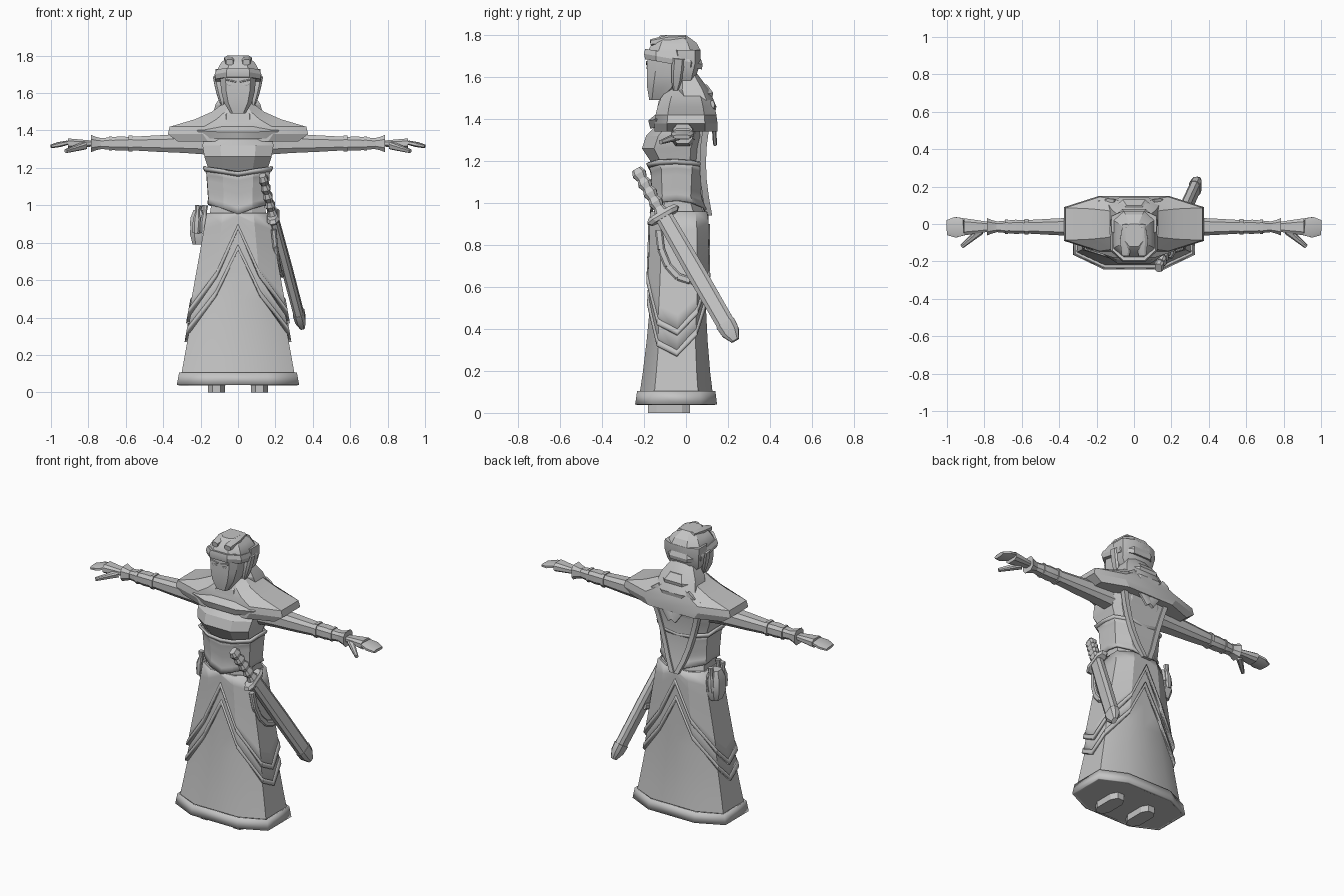
import bpy, bmesh, math
from mathutils import Matrix, Vector

cube = bpy.data.objects.get("Cube")
if cube:
    bpy.data.objects.remove(cube, do_unlink=True)

COLOUR = [.55, .55, .55, 1]
grey = bpy.data.materials.new("plain grey")
grey.use_nodes = True
grey.diffuse_color = COLOUR
for node in grey.node_tree.nodes:
    if node.type == 'BSDF_PRINCIPLED':
        node.inputs["Base Color"].default_value = COLOUR

ACROSS, FORWARD, UP = Vector((1, 0, 0)), Vector((0, 1, 0)), Vector((0, 0, 1))
IDENTITY = Matrix.Identity(4)
SIDES = {"left": IDENTITY, "right": Matrix.Scale(-1, 4, ACROSS)}


def section(half_width, front, back, flat=.5):
    """Chamfered outline: front centre round to back centre, then mirrored."""
    cut = (back - front) * .2
    half = [(0, front), (half_width * flat, front), (half_width, front + cut),
            (half_width, (front + back) / 2), (half_width, back - cut),
            (half_width * flat, back), (0, back)]
    return half + [(-x, y) for x, y in half[-2:0:-1]]


def skin(name, rows, matrix=IDENTITY, caps=True, thickness=0):
    """Join rows of points into a closed tube."""
    bm = bmesh.new()
    loops = [[bm.verts.new(matrix @ Vector(point)) for point in row] for row in rows]
    for lower, upper in zip(loops, loops[1:]):
        for i in range(len(lower)):
            bm.faces.new((lower[i - 1], lower[i], upper[i], upper[i - 1]))
    if caps:
        bm.faces.new(loops[0])
        bm.faces.new(loops[-1])
    bmesh.ops.recalc_face_normals(bm, faces=bm.faces)
    mesh = bpy.data.meshes.new(name)
    bm.to_mesh(mesh)
    bm.free()
    mesh.shade_smooth()
    mesh.set_sharp_from_angle(angle=math.radians(25))
    mesh.materials.append(grey)
    part = bpy.data.objects.new(name, mesh)
    bpy.context.collection.objects.link(part)
    if thickness:
        modifier = part.modifiers.new("thickness", 'SOLIDIFY')
        modifier.thickness = thickness
        modifier.offset = -1


def stack(name, low, high, shapes, matrix=IDENTITY, flat=.5):
    """Evenly spaced level outlines given as (half width, front, back)."""
    step = (high - low) / (len(shapes) - 1)
    skin(name, [[(x, y, low + step * i) for x, y in section(*shape, flat)]
                for i, shape in enumerate(shapes)], matrix)


def bar(name, start, end, widths, thin=1, matrix=IDENTITY, hint=ACROSS):
    """Evenly spaced outlines between two points, thinned along the hint."""
    start, end = Vector(start), Vector(end)
    along = (end - start).normalized()
    side = (hint - along * hint.dot(along)).normalized()
    turn = Matrix((side, along.cross(side), along)).transposed().to_4x4()
    turn.translation = start
    stack(name, 0, (end - start).length, [(w * thin, -w, w) for w in widths],
          matrix @ turn)


def slope(amount):
    """Tilt level outlines so that height changes with depth."""
    matrix = Matrix.Identity(4)
    matrix[2][1] = amount
    return matrix


# Gown and torso share one profile
def gown_level(z):
    flare = 1 - z / .95
    return (z, .15 + .17 * flare, -.155 - .08 * flare ** 2, .09 + .05 * flare ** 3)


BODY = [gown_level(.04 + .15 * i) for i in range(7)] + [
    (1.03, .14, -.14, .05), (1.17, .15, -.15, .06), (1.26, .18, -.21, .08),
    (1.32, .19, -.19, .1), (1.37, .18, -.14, .1), (1.55, .06, -.09, .02)]
skin("gown_and_torso", [[(x, y, z) for x, y in section(*shape)] for z, *shape in BODY])


def body_at(z):
    for lower, upper in zip(BODY, BODY[1:]):
        if z <= upper[0]:
            t = (z - lower[0]) / (upper[0] - lower[0])
            return [p + (q - p) * t for p, q in zip(lower[1:], upper[1:])]


def edge(side, centre):
    """Heights round the body, sweeping from the centre lines to the sides."""
    sweep = (1, .5, .1, 0, .2, .55, 1)
    half = [side + (centre - side) * share for share in sweep]
    return half + half[-2:0:-1]


def raised(heights, amount):
    return [z + amount for z in heights]


def band(name, tops, hems, out, steps=6):
    """Cloth layer over the body between two edges."""
    rows = []
    for step in range(steps + 1):
        row = []
        for i, (top, hem) in enumerate(zip(tops, hems)):
            z = top + (hem - top) * step / steps
            half_width, front, back = body_at(z)
            x, y = section(half_width + out, front - out, back + out)[i]
            row.append((x, y, z))
        rows.append(row)
    skin(name, rows, caps=False, thickness=.014)


hem = edge(.04, .04)
band("gown_hem", raised(hem, .065), hem, .014, 1)
for layer, hem, out in (("inner", edge(.27, .76), .008), ("outer", edge(.37, .87), .018)):
    band(layer + "_overskirt", edge(.96, .96), hem, out)
    band(layer + "_overskirt_trim", raised(hem, .03), hem, out + .006, 2)

# Pointed corset with a trim under the bust
corset_top = edge(1.2, 1.17)
band("corset", corset_top, edge(1.01, .95), .006)
band("corset_trim", raised(corset_top, .01), raised(corset_top, -.01), .012, 1)

# Shoulder cape, cowl and hood folded at the back
cape = ((.32, .15), (.375, .15), (.365, .145), (.23, .135), (.14, .12), (.085, .09))
stack("shoulder_cape", 1.34, 1.54, [(w, -depth, depth) for w, depth in cape])
stack("cape_front_fold", 1.38, 1.46,
      [(.19, -.17, 0), (.22, -.18, 0), (.12, -.12, 0)], slope(.15))
stack("neck_cowl", 1.46, 1.55,
      [(.13, -.14, .12), (.12, -.13, .13), (.08, -.09, .1)], slope(.15))
stack("folded_hood", 1.38, 1.62,
      [(.1, 0, .13), (.14, -.03, .145), (.12, -.05, .11), (.07, -.03, .05)])

# Long back panel with a border, and a V collar
panel = []
for i in range(7):
    t = i / 6
    panel.append((.02 + .16 * (1 - t) ** .8, .125 - .03 * math.sin(math.pi * t), 1.44 - t / 2))
skin("back_panel", [[(-x, y - .01, z), (x, y - .01, z), (x, y - .05, z), (-x, y - .05, z)]
                    for x, y, z in panel])
for side, mirror in SIDES.items():
    skin(side + "_panel_border",
         [[(x + .01, y - .03, z), (x + .01, y, z), (x - .02, y, z), (x - .02, y - .03, z)]
          for x, y, z in panel], mirror)
    bar(side + "_collar_strip", (.13, .125, 1.47), (0, .138, 1.29), [.01, .01], 3, mirror)

# Head
stack("face", 1.49, 1.73, [(.04, -.175, -.11), (.075, -.185, -.04), (.09, -.185, 0),
                           (.095, -.185, .04), (.1, -.18, .05)], flat=.7)
stack("back_of_head", 1.55, 1.73, [(.07, -.04, .03), (.11, -.05, .05),
                                   (.12, -.06, .07), (.12, -.07, .07)])
stack("cap", 1.69, 1.8, [(.115, -.185, .07), (.11, -.18, .07),
                         (.09, -.16, .05), (.045, -.12, 0)])
stack("headband", 1.65, 1.7, [(.12, -.195, .075), (.125, -.2, .08), (.115, -.195, .07)],
      slope(-.18))
for side, mirror in SIDES.items():
    bar(side + "_cheek_guard", (.11, -.035, 1.69), (.08, -.05, 1.53),
        [.03, .03, .025, .01], .8, mirror)
    bar(side + "_cap_ridge", (.045, -.17, 1.765), (.04, 0, 1.785), [.015, .025, .015], 1.3, mirror)
    bar(side + "_eye", (.02, -.186, 1.643), (.06, -.186, 1.647),
        [.003, .006, .002], .5, mirror, FORWARD)
    bar(side + "_brow", (.01, -.187, 1.66), (.064, -.187, 1.672), [.004, .004], 1, mirror, FORWARD)


# Arms, hands and feet
def arm_part(name, side, inner, outer, widths, thin=1):
    height = 1.33
    bar(side + name, (inner, -.015, height), (outer, -.015, height), widths, thin,
        SIDES[side], UP)


for side, mirror in SIDES.items():
    arm_part("_upper_arm", side, .15, .57, [.06, .05, .044, .036])
    arm_part("_elbow_ring", side, .565, .585, [.042, .042])
    arm_part("_forearm", side, .57, .76, [.035, .038, .032, .026])
    arm_part("_wrist_ring", side, .675, .69, [.038, .038])
    arm_part("_cuff", side, .735, .785, [.03, .036, .046])
    arm_part("_palm", side, .77, .91, [.025, .036, .046], .6)
    bar(side + "_fingers", (.91, -.015, 1.335), (1, -.02, 1.315), [.046, .055, .04], .25, mirror, UP)
    bar(side + "_thumb", (.82, -.035, 1.32), (.92, -.12, 1.29), [.02, .015, .01], 1, mirror)
    bar(side + "_shoe", (.115, -.08, 0), (.115, -.08, .05), [.1, .1], .45, mirror)

# Sheathed sword on the left hip
pommel, tip = Vector((.13, -.235, 1.16)), Vector((.345, .235, .345))


def sword_part(name, start, end, widths, thin):
    bar(name, pommel.lerp(tip, start), pommel.lerp(tip, end), widths, thin)


sword_part("sword_grip", 0, .25, [.024 + .01 * (i % 2) for i in range(10)], .75)
sword_part("sword_guard", .25, .285, [.07, .085, .07], .4)
sword_part("sword_scabbard", .28, .95, [.042, .046, .044], .6)
sword_part("scabbard_tip", .9, 1, [.048, .044, .02], .65)

# Hanging belt loop beside the sword
loop = []
for i in range(6):
    angle = math.pi * i / 8
    loop.append(Vector((.19 + .01 * i, .02 - .15 * math.cos(angle), .87 - .24 * math.sin(angle))))
for start, end in zip(loop, loop[1:]):
    bar("belt_loop", start, end, [.018, .018], .8)

# Pouch with bottles on the right hip
bar("pouch", (-.21, 0, .79), (-.21, 0, .95), [.04, .058, .055, .04], .8)
bar("pouch_flap", (-.21, 0, .89), (-.21, 0, .975), [.06, .055, .035], .8)
for x, y in ((-.185, -.075), (-.225, -.06), (-.215, .045)):
    bar("bottle", (x, y, .85), (x + .01, y, 1), [.018, .021, .021, .011, .015])
